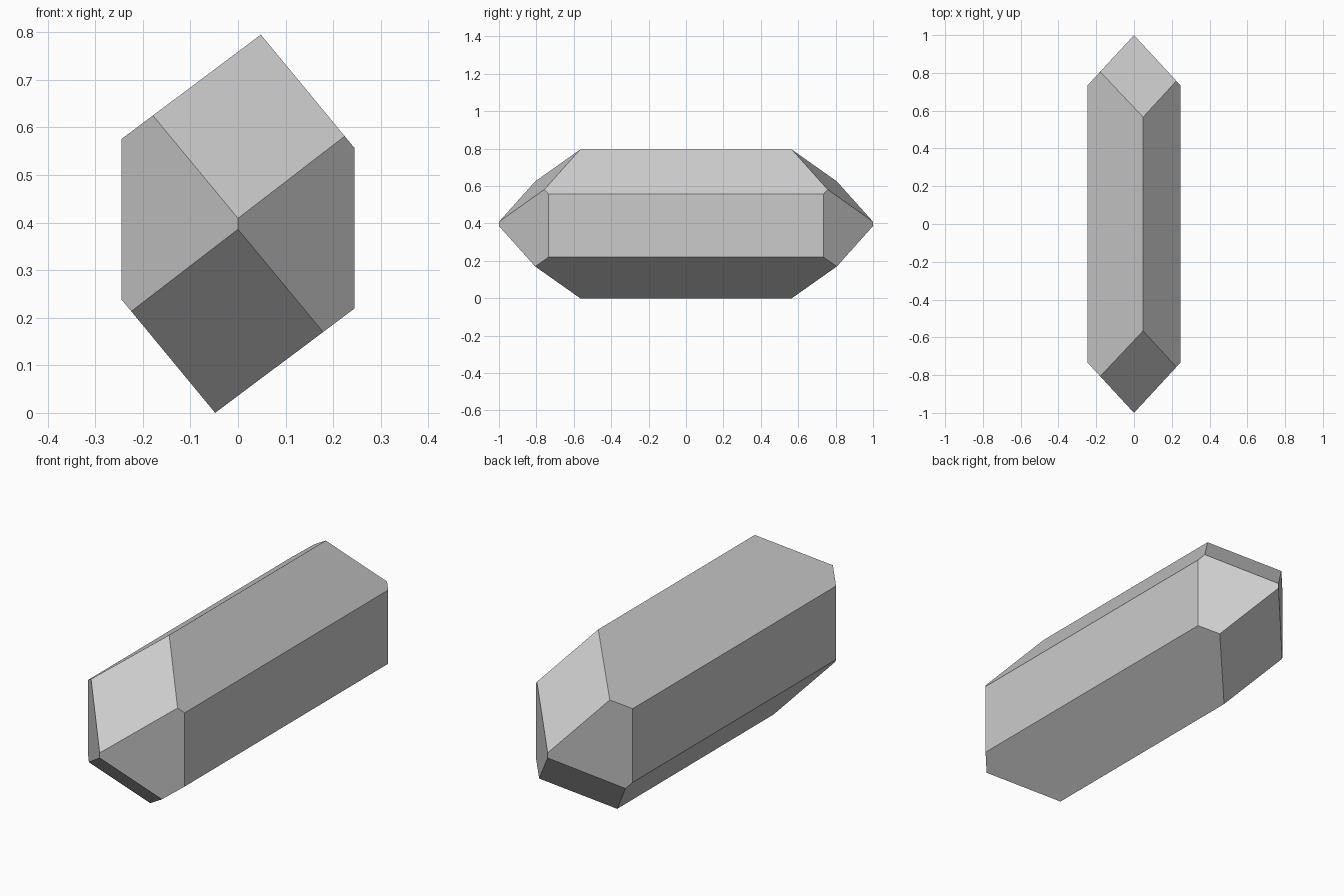
import bpy
import bmesh
from mathutils import Vector

cube = bpy.data.objects.get("Cube")
if cube:
    bpy.data.objects.remove(cube, do_unlink=True)

# Pale grey crystal material
grey = bpy.data.materials.new("pale_grey")
grey.use_nodes = True
grey.diffuse_color = (0.6, 0.6, 0.6, 1)
grey.node_tree.nodes["Principled BSDF"].inputs["Base Color"].default_value = grey.diffuse_color

CENTRE = Vector((0, 0, 0.3975))

# Six-sided cross-section: half the outline, repeated through the centre
half = [(0.048, 0.3975), (0.245, 0.159), (0.245, -0.178)]
outline = half + [(-x, -z) for x, z in half]

# Long prism, extruded along y
bm = bmesh.new()
end = bm.faces.new([bm.verts.new((x, -1.2, z)) for x, z in outline])
body = bmesh.ops.extrude_face_region(bm, geom=[end])
bmesh.ops.translate(bm, vec=(0, 2.4, 0),
                    verts=[v for v in body["geom"] if isinstance(v, bmesh.types.BMVert)])
bmesh.ops.recalc_face_normals(bm, faces=bm.faces)


def cut(point, normal):
    """Slice off everything beyond the plane and cap the opening."""
    geom = bm.verts[:] + bm.edges[:] + bm.faces[:]
    bmesh.ops.bisect_plane(bm, geom=geom, dist=1e-6, plane_co=point,
                           plane_no=normal, clear_outer=True)
    bmesh.ops.holes_fill(bm, edges=[e for e in bm.edges if e.is_boundary], sides=0)


# Four facets at each pointed end: two upright sides, a sloped top and bottom
for back in (-1, 1):
    for side in (-1, 1):
        cut((0, back, 0), (side * 1.082, back, 0))
        cut((0, back, side * 0.0115), (side * 0.24, back, side * 1.095))

bmesh.ops.recalc_face_normals(bm, faces=bm.faces)
bmesh.ops.translate(bm, vec=CENTRE, verts=bm.verts)

mesh = bpy.data.meshes.new("crystal")
bm.to_mesh(mesh)
bm.free()
mesh.materials.append(grey)
crystal = bpy.data.objects.new("crystal", mesh)
bpy.context.collection.objects.link(crystal)
